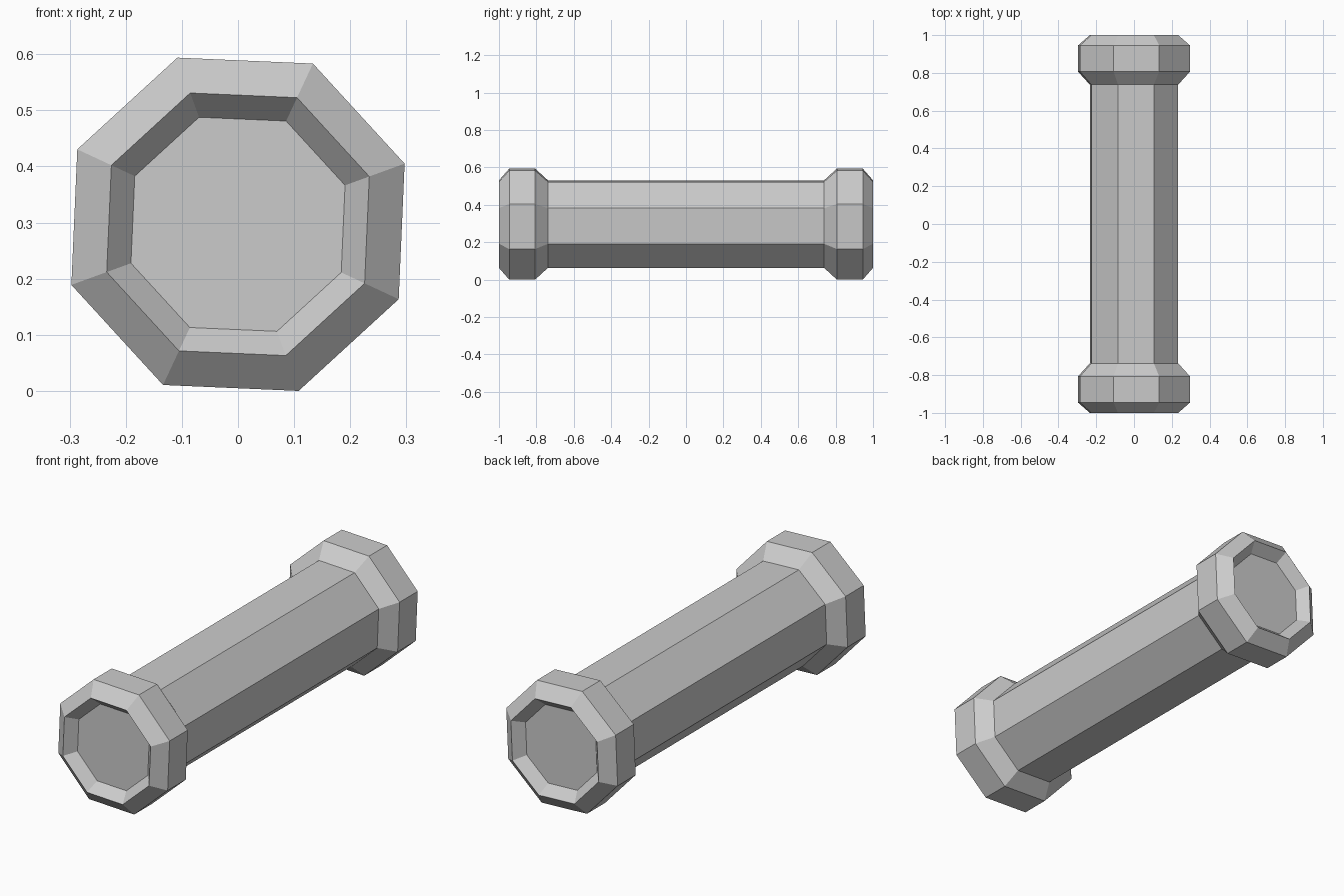
import bpy, bmesh
from math import cos, sin, radians

if "Cube" in bpy.data.objects:
    bpy.data.objects.remove(bpy.data.objects["Cube"])

SIDES, TURN = 8, 20          # octagonal section, slightly rolled
CENTRE_Z = 0.297

# (radius, y) stations from the recessed front face to the middle
half = [(0.203, -0.95), (0.249, -1.0), (0.316, -0.945), (0.316, -0.807), (0.249, -0.738)]
profile = half + [(r, -y) for r, y in reversed(half)]

bm = bmesh.new()


def ring(r, y):
    angles = [radians(TURN + i * 360 / SIDES) for i in range(SIDES)]
    return [bm.verts.new((r * cos(a), y, r * sin(a) + CENTRE_Z)) for a in angles]


# Shaft and flared collars, bridged ring to ring
rings = [ring(r, y) for r, y in profile]
for a, b in zip(rings, rings[1:]):
    for i in range(SIDES):
        j = (i + 1) % SIDES
        bm.faces.new((a[i], a[j], b[j], b[i]))

# Recessed end faces
bm.faces.new(rings[0])
bm.faces.new(rings[-1])
bmesh.ops.recalc_face_normals(bm, faces=bm.faces)

mesh = bpy.data.meshes.new("collared_bar")
bm.to_mesh(mesh)
bm.free()
bpy.context.collection.objects.link(bpy.data.objects.new("collared_bar", mesh))
